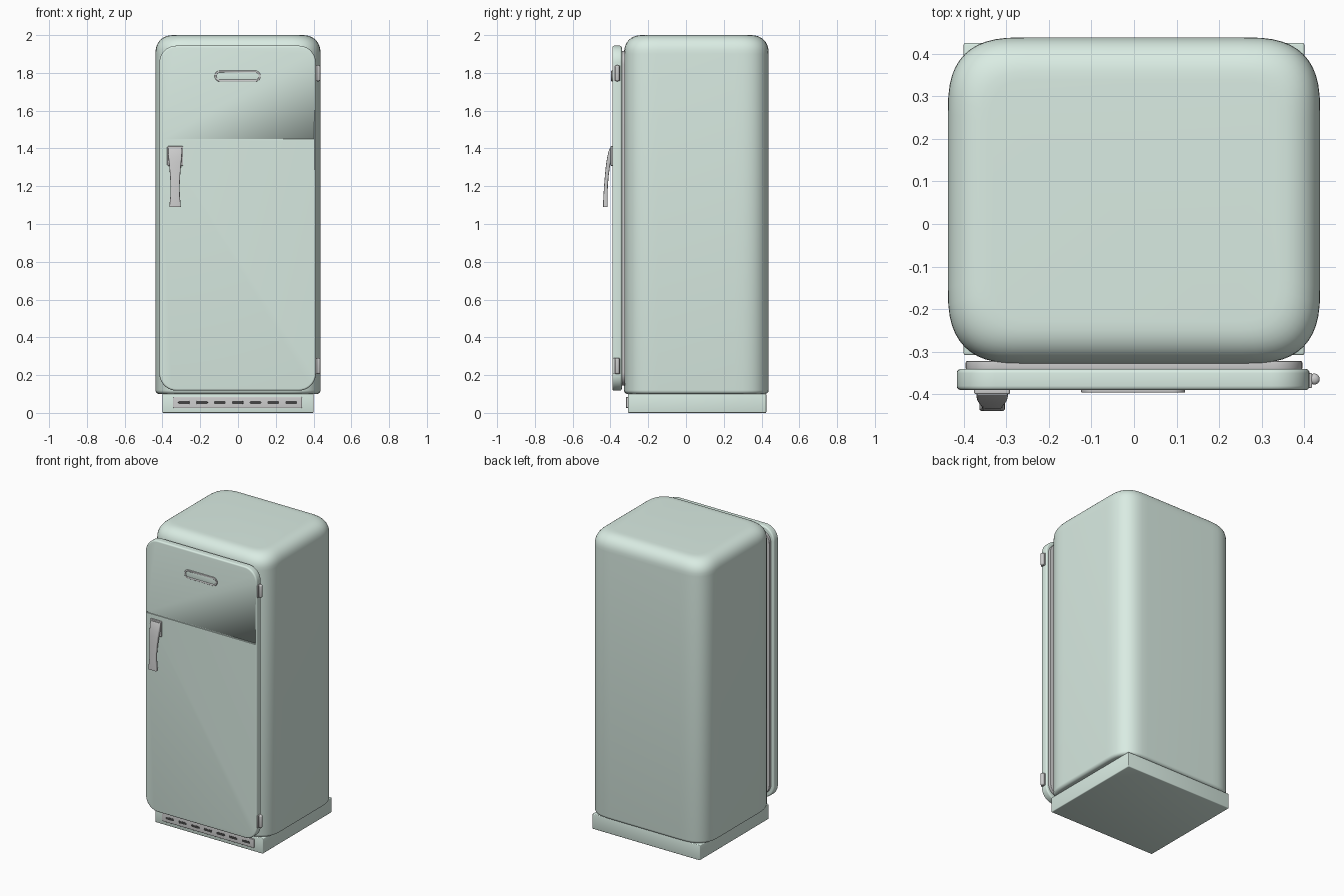
import bpy, bmesh
from math import cos, sin, pi

if "Cube" in bpy.data.objects:
    bpy.data.objects.remove(bpy.data.objects["Cube"])


def material(name, rgb):
    m = bpy.data.materials.new(name)
    m.diffuse_color = (*rgb, 1)
    m.use_nodes = True
    m.node_tree.nodes["Principled BSDF"].inputs["Base Color"].default_value = m.diffuse_color
    return m


GREEN = material("mint_enamel", (0.70, 0.84, 0.77))
DARK = material("dark_slot", (0.06, 0.06, 0.06))


def rounded_rect(cx, cy, hx, hy, r, n=2.0, seg=10):
    """Rectangle outline with superelliptic corners."""
    pts = []
    for q, (sx, sy) in enumerate(((1, 1), (-1, 1), (-1, -1), (1, -1))):
        for i in range(seg + 1):
            a = (q + i / seg) * pi / 2
            pts.append((cx + sx * (hx - r + r * abs(cos(a)) ** (2 / n)),
                        cy + sy * (hy - r + r * abs(sin(a)) ** (2 / n))))
    return pts


def loft(name, rings, mat=None):
    """Skin a list of matching rings and cap both ends."""
    bm = bmesh.new()
    vs = [[bm.verts.new(p) for p in ring] for ring in rings]
    for a, b in zip(vs, vs[1:]):
        for i in range(len(a)):
            j = (i + 1) % len(a)
            bm.faces.new((a[i], a[j], b[j], b[i]))
    bm.faces.new(vs[0])
    bm.faces.new(vs[-1])
    bmesh.ops.remove_doubles(bm, verts=bm.verts, dist=1e-6)
    bmesh.ops.recalc_face_normals(bm, faces=bm.faces)
    me = bpy.data.meshes.new(name)
    bm.to_mesh(me)
    bm.free()
    ob = bpy.data.objects.new(name, me)
    bpy.context.collection.objects.link(ob)
    if mat:
        me.materials.append(mat)
    smooth(ob)
    return ob


def smooth(ob):
    bpy.ops.object.select_all(action='DESELECT')
    ob.select_set(True)
    bpy.context.view_layer.objects.active = ob
    bpy.ops.object.shade_smooth_by_angle(angle=0.6)


def panel(name, x, z, hx, hz, r, y0, y1, bev, mat=None):
    """Upright rounded panel from front y0 to back y1 with rounded rims."""
    arc = [(bev * (1 - sin(k * pi / 8)), bev * (1 - cos(k * pi / 8))) for k in range(5)]
    prof = [(i, y0 + d) for i, d in arc] + [(i, y1 - d) for i, d in reversed(arc)]
    return loft(name, [[(u, y, v) for u, v in rounded_rect(x, z, hx - i, hz - i, r - i)]
                       for i, y in prof], mat)


def box(name, x0, x1, y0, y1, z0, z1, mat=None, bev=0.0):
    bm = bmesh.new()
    bmesh.ops.create_cube(bm, size=1)
    for v in bm.verts:
        v.co = ((x0 + x1) / 2 + v.co.x * (x1 - x0), (y0 + y1) / 2 + v.co.y * (y1 - y0),
                (z0 + z1) / 2 + v.co.z * (z1 - z0))
    if bev:
        bmesh.ops.bevel(bm, geom=bm.edges[:], offset=bev, segments=3, profile=0.5, affect='EDGES')
    me = bpy.data.meshes.new(name)
    bm.to_mesh(me)
    bm.free()
    ob = bpy.data.objects.new(name, me)
    bpy.context.collection.objects.link(ob)
    if mat:
        me.materials.append(mat)
    smooth(ob)
    return ob


def cut(ob, cutter):
    mod = ob.modifiers.new("cut", 'BOOLEAN')
    mod.operation = 'DIFFERENCE'
    mod.solver = 'EXACT'
    mod.object = cutter
    bpy.ops.object.select_all(action='DESELECT')
    bpy.context.view_layer.objects.active = ob
    bpy.ops.object.modifier_apply(modifier=mod.name)
    bpy.data.objects.remove(cutter)


# cabinet: softly rounded in plan, domed upper edge, tight lower edge
prof = [(0.02 * (1 - sin(a)), 0.10 + 0.02 * (1 - cos(a))) for a in (k * pi / 8 for k in range(5))]
prof += [(0.1 * (1 - cos(a) ** 0.85), 1.9 + 0.1 * sin(a) ** 0.85)
         for a in (k * pi / 20 for k in range(10))] + [(0.1, 2.0)]
loft("cabinet", [[(x, y, z) for x, y in
                  rounded_rect(0, 0.055, 0.437 - i, 0.383 - i, 0.18 - 0.8 * i, 2.8, 12)]
                 for i, z in prof], GREEN)

# plinth
box("plinth", -0.40, 0.40, -0.308, 0.425, 0, 0.102, GREEN, 0.005)

# door with the freezer line cut across its face
door = panel("door", -0.002, 1.031, 0.414, 0.913, 0.09, -0.39, -0.34, 0.01, GREEN)
cut(door, box("groove_cutter", -0.403, 0.403, -0.41, -0.384, 1.441, 1.449))
panel("door_gasket", 0, 1.031, 0.395, 0.885, 0.07, -0.342, -0.322, 0.003)

# blank badge: rim and inset
rim = panel("badge_rim", -0.002, 1.783, 0.122, 0.029, 0.029, -0.396, -0.385, 0.003)
cut(rim, panel("badge_cutter", -0.002, 1.783, 0.112, 0.019, 0.019, -0.42, -0.38, 0.001))
panel("badge_inset", -0.002, 1.783, 0.113, 0.020, 0.020, -0.392, -0.386, 0.001, GREEN)

# handle: mounting plate and curved, waisted grip
panel("handle_plate", -0.333, 1.36, 0.042, 0.052, 0.006, -0.399, -0.386, 0.003)
path = [(1.402, -0.396, 0.036, 0.007), (1.385, -0.400, 0.037, 0.010), (1.35, -0.406, 0.035, 0.012),
        (1.31, -0.413, 0.031, 0.011), (1.26, -0.419, 0.027, 0.010), (1.20, -0.424, 0.024, 0.010),
        (1.15, -0.426, 0.025, 0.011), (1.11, -0.427, 0.029, 0.012), (1.09, -0.427, 0.030, 0.012)]
loft("handle_grip", [[(x, y, z) for x, y in rounded_rect(-0.333, yc, hx, hy, 0.006, 2, 4)]
                     for z, yc, hx, hy in path])

# hinges: leaf on the door side and a round-ended barrel
for label, zc in (("upper", 1.798), ("lower", 0.248)):
    box(label + "_hinge_leaf", 0.40, 0.418, -0.385, -0.350, zc - 0.042, zc + 0.042, None, 0.003)
    caps = [(0.013 * cos(a), s * (0.034 + 0.009 * sin(a)))
            for s, ks in ((-1, (4, 3, 2, 1, 0)), (1, (0, 1, 2, 3, 4)))
            for a in (k * pi / 9 for k in ks)]
    loft(label + "_hinge_barrel",
         [[(0.423 + r * cos(t), -0.364 + r * sin(t), zc + d)
           for t in (k * pi / 8 for k in range(16))] for r, d in caps])

# kick vent with seven slots
panel("vent_plate", -0.002, 0.055, 0.342, 0.029, 0.005, -0.317, -0.300, 0.003)
for k in range(7):
    panel("vent_slot_%d" % (k + 1), -0.002 + (k - 3) * 0.0945, 0.055, 0.031, 0.008, 0.008,
          -0.318, -0.310, 0.0005, DARK)
